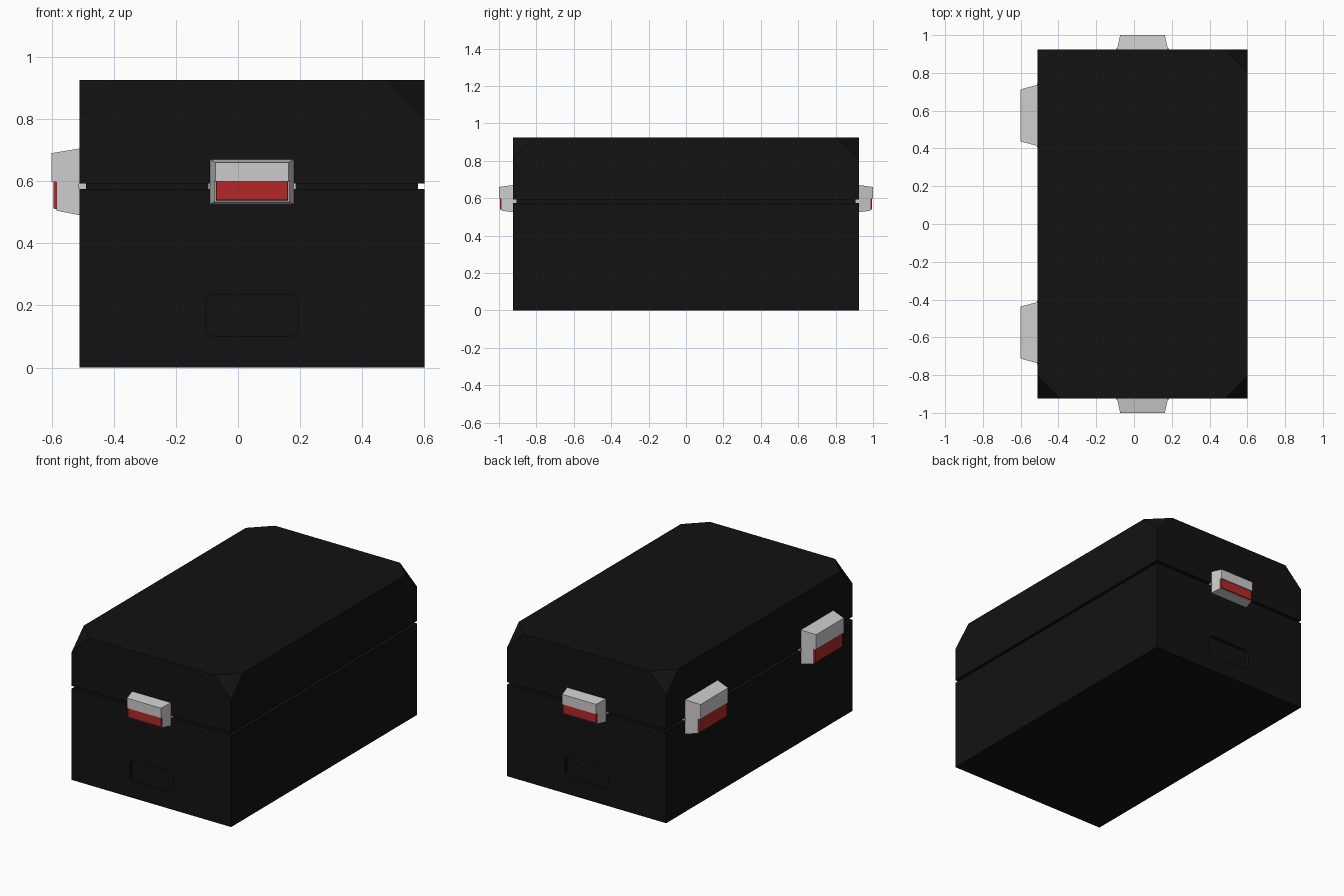
import bpy, bmesh
from mathutils import Matrix, Vector

if "Cube" in bpy.data.objects:
    bpy.data.objects.remove(bpy.data.objects["Cube"])

X0, X1, Y = -0.51, 0.60, 0.925
TOP, GAP0, GAP1 = 0.925, 0.575, 0.592
CX = 0.045


def material(name, rgb):
    m = bpy.data.materials.new(name)
    m.diffuse_color = (*rgb, 1)
    m.use_nodes = True
    m.node_tree.nodes["Principled BSDF"].inputs["Base Color"].default_value = m.diffuse_color
    return m


black = material("black_shell", (0.006, 0.006, 0.006))
red = material("red_panel", (0.45, 0.02, 0.02))


def finish(name, bm, mat=None):
    bmesh.ops.recalc_face_normals(bm, faces=bm.faces)
    me = bpy.data.meshes.new(name)
    bm.to_mesh(me)
    bm.free()
    if mat:
        me.materials.append(mat)
    ob = bpy.data.objects.new(name, me)
    bpy.context.collection.objects.link(ob)
    return ob


def box_bm(lo, hi):
    bm = bmesh.new()
    bmesh.ops.create_cube(bm, size=1)
    lo, hi = Vector(lo), Vector(hi)
    for v in bm.verts:
        v.co = (lo + hi) / 2 + v.co * (hi - lo)
    return bm


def frustum(name, rings, frame, mat=None):
    """Two rectangles (half width, z low, z high, distance out) joined together."""
    bm = bmesh.new()
    loops = []
    for w, z0, z1, d in rings:
        pts = [(-w, z0), (w, z0), (w, z1), (-w, z1)]
        loops.append([bm.verts.new(frame @ Vector((u, d, z))) for u, z in pts])
    a, b = loops
    bm.faces.new(a)
    bm.faces.new(b[::-1])
    for i in range(4):
        j = (i + 1) % 4
        bm.faces.new((a[i], b[i], b[j], a[j]))
    return finish(name, bm, mat)


# Base, with a shallow rounded grip recess in both ends
base = finish("base", box_bm((X0, -Y, 0), (X1, Y, GAP0)), black)
for s in (-1, 1):
    bm = box_bm((CX - 0.15, s * Y - 0.02, 0.10), (CX + 0.15, s * Y + 0.02, 0.235))
    edges = [e for e in bm.edges if abs((e.verts[0].co - e.verts[1].co).y) > 0.01]
    bmesh.ops.bevel(bm, geom=edges, offset=0.03, segments=3, profile=0.5, affect='EDGES')
    cutter = finish("grip_cutter", bm)
    cutter.hide_render = True
    bpy.context.view_layer.objects.active = base
    mod = base.modifiers.new("grip_recess", 'BOOLEAN')
    mod.operation, mod.solver, mod.object = 'DIFFERENCE', 'EXACT', cutter
    bpy.ops.object.modifier_apply(modifier=mod.name)
    bpy.data.objects.remove(cutter)

# Core that closes the groove between base and lid
finish("seam_core", box_bm((X0 + 0.02, -Y + 0.02, GAP0 - 0.01),
                           (X1 - 0.02, Y - 0.02, GAP1 + 0.01)), black)

# Lid with its four top corners sliced off
bm = box_bm((X0, -Y, GAP1), (X1, Y, TOP))
CUT = 0.12
for x, sx in ((X0, -1), (X1, 1)):
    for sy in (-1, 1):
        r = bmesh.ops.bisect_plane(bm, geom=bm.verts[:] + bm.edges[:] + bm.faces[:],
                                   plane_co=(x - sx * CUT, sy * Y, TOP),
                                   plane_no=(sx, sy, 1), clear_outer=True)
        cut_edges = [e for e in r["geom_cut"] if isinstance(e, bmesh.types.BMEdge)]
        bmesh.ops.holes_fill(bm, edges=cut_edges)
finish("lid", bm, black)


def latch(name, frame, inner, outer, depth, split):
    """Tapered catch: full-depth upper block, recessed lower block, red panel, pin."""
    def ring(t):
        w, z0, z1 = [a + (b - a) * t for a, b in zip(inner, outer)]
        return w, z0, z1, depth * t

    def part(suffix, t0, t1, upper, mat=None, inset=0.0):
        rings = []
        for t in (t0, t1):
            w, z0, z1, d = ring(t)
            lo, hi = (split, z1) if upper else (z0 + inset, split)
            rings.append((w - inset, lo, hi, d))
        frustum(f"{name}_{suffix}", rings, frame, mat)

    part("upper", 0, 1, True)
    part("lower", 0, 0.83, False)
    part("panel", 0.83, 0.93, False, red, 0.005)
    pin = (inner[0] + 0.006, GAP0, GAP1)
    frustum(f"{name}_pin", [(*pin, -0.02), (*pin, 0.003)], frame)


def frame(px, py, out):
    """Local x runs along the wall, local y points out of it."""
    o = Vector((*out, 0))
    along = o.cross(Vector((0, 0, 1)))
    m = Matrix((along, o, Vector((0, 0, 1)))).transposed().to_4x4()
    m.translation = (px, py, 0)
    return m


# Latches on both ends and two larger ones on the left side
for tag, s in (("front", -1), ("back", 1)):
    latch(f"{tag}_latch", frame(CX, s * Y, (0, s)),
          (0.135, 0.525, 0.67), (0.118, 0.535, 0.66), 0.075, 0.598)
    latch(f"side_{tag}_latch", frame(X0, s * 0.575, (-1, 0)),
          (0.162, 0.49, 0.705), (0.138, 0.508, 0.69), 0.09, 0.597)
